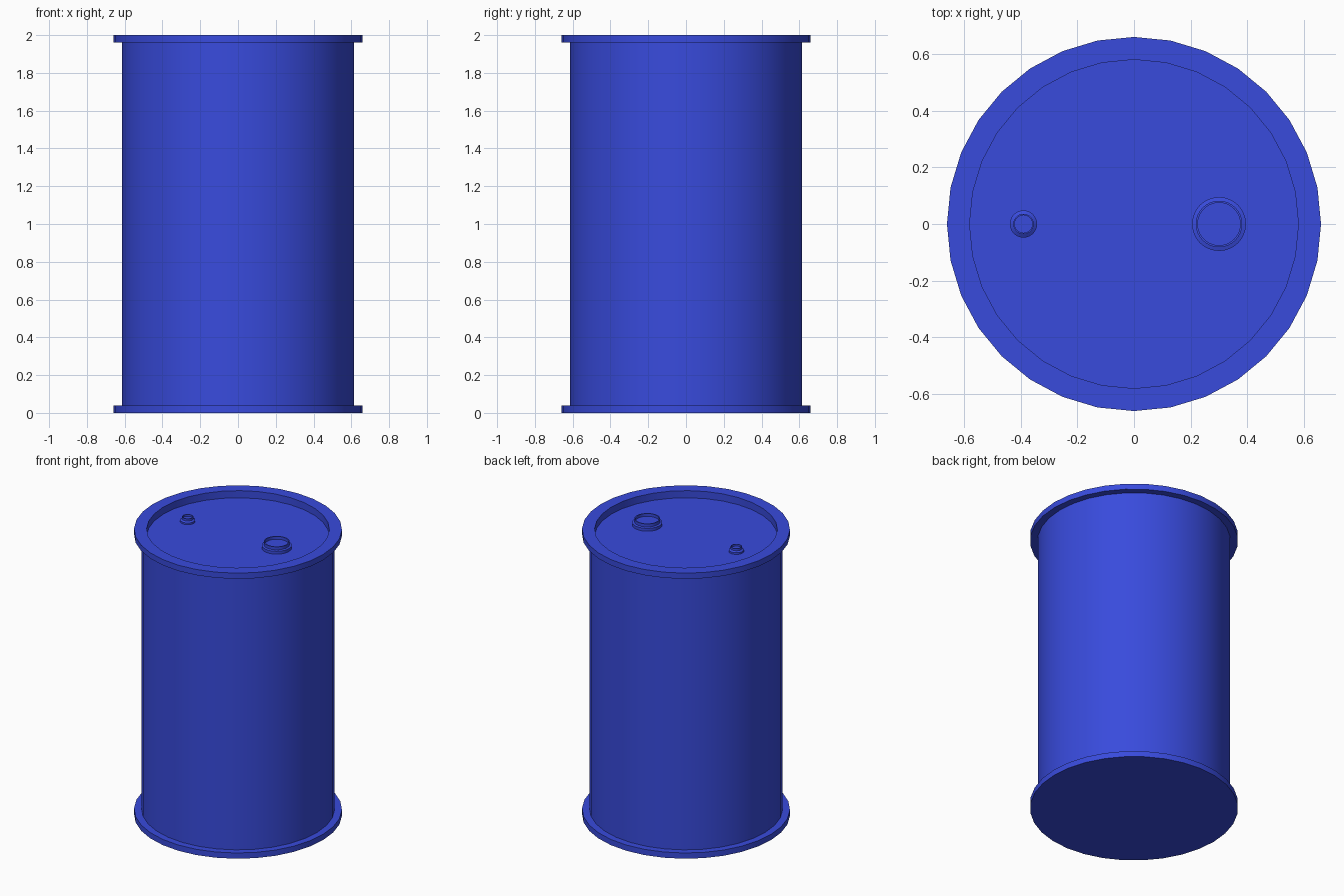
import bpy, bmesh, math

if "Cube" in bpy.data.objects:
    bpy.data.objects.remove(bpy.data.objects["Cube"])

blue = bpy.data.materials.new("drum_blue")
blue.diffuse_color = (0.04, 0.07, 0.72, 1)
blue.use_nodes = True
blue.node_tree.nodes["Principled BSDF"].inputs["Base Color"].default_value = blue.diffuse_color


def lathe(name, profile, sides, x=0.0):
    """Spin an (r, z) profile running from bottom axis to top axis."""
    bm = bmesh.new()
    rings = []
    for r, z in profile:
        if r == 0:
            rings.append([bm.verts.new((x, 0, z))] * sides)
        else:
            rings.append([bm.verts.new((x + r * math.cos(math.tau * i / sides),
                                        r * math.sin(math.tau * i / sides), z))
                          for i in range(sides)])
    for a, b in zip(rings, rings[1:]):
        for i in range(sides):
            j = (i + 1) % sides
            quad = list(dict.fromkeys((a[i], a[j], b[j], b[i])))
            bm.faces.new(quad)
    bmesh.ops.recalc_face_normals(bm, faces=bm.faces)
    mesh = bpy.data.meshes.new(name)
    bm.to_mesh(mesh)
    bm.free()
    mesh.materials.append(blue)
    ob = bpy.data.objects.new(name, mesh)
    bpy.context.collection.objects.link(ob)
    bpy.ops.object.select_all(action='DESELECT')
    ob.select_set(True)
    bpy.context.view_layer.objects.active = ob
    bpy.ops.object.shade_smooth_by_angle(angle=math.radians(30))
    return ob


# Drum shell: flat base, flanged rims, recessed lid
LID = 1.95
lathe("drum_shell", [(0, 0), (0.66, 0), (0.66, 0.04), (0.613, 0.04),
                     (0.613, 1.96), (0.66, 1.96), (0.66, 2.0), (0.58, 2.0),
                     (0.58, LID), (0, LID)], 32)

# Large filler bung with stepped collar and dished top
lathe("large_bung", [(0, LID - 0.005), (0.095, LID - 0.005), (0.095, LID + 0.02),
                     (0.082, LID + 0.024), (0.082, LID + 0.045),
                     (0.075, LID + 0.045), (0.075, LID + 0.025),
                     (0, LID + 0.025)], 32, 0.30)

# Small vent bung
lathe("small_bung", [(0, LID - 0.005), (0.048, LID - 0.005), (0.048, LID + 0.012),
                     (0.036, LID + 0.02), (0.036, LID + 0.035),
                     (0.031, LID + 0.035), (0.031, LID + 0.022),
                     (0, LID + 0.022)], 32, -0.39)
